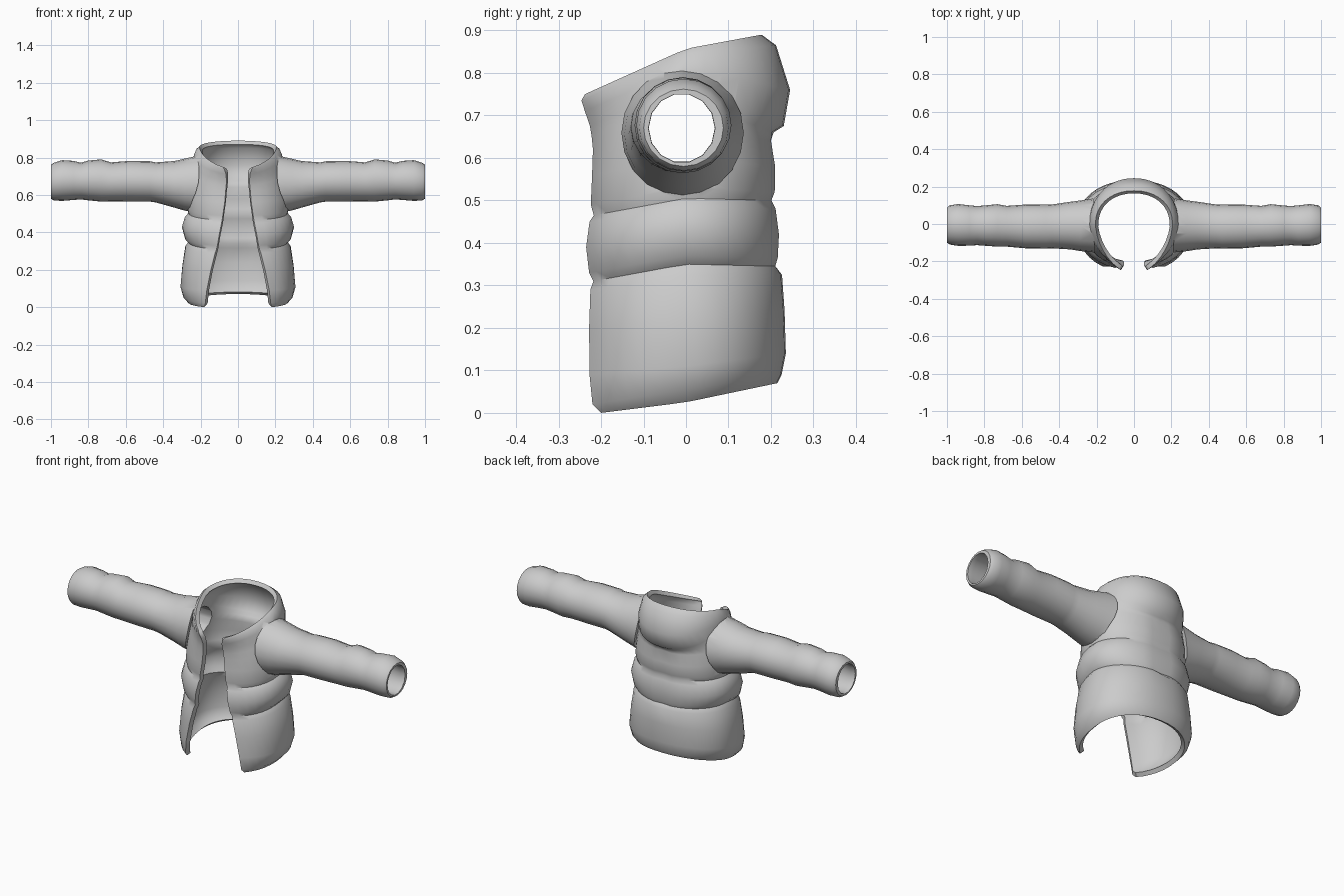
import bpy, bmesh, math

if "Cube" in bpy.data.objects:
    bpy.data.objects.remove(bpy.data.objects["Cube"])

fabric = bpy.data.materials.new("light grey fabric")
fabric.diffuse_color = (0.6, 0.6, 0.6, 1)
fabric.use_nodes = True
fabric.node_tree.nodes["Principled BSDF"].inputs["Base Color"].default_value = fabric.diffuse_color


def make_object(name, bm):
    bmesh.ops.recalc_face_normals(bm, faces=bm.faces)
    mesh = bpy.data.meshes.new(name)
    bm.to_mesh(mesh)
    bm.free()
    mesh.materials.append(fabric)
    obj = bpy.data.objects.new(name, mesh)
    bpy.context.collection.objects.link(obj)
    return obj


def loft(bm, rings, closed):
    """Skin a list of point rings; returns the vertex rings."""
    vs = [[bm.verts.new(p) for p in r] for r in rings]
    n = len(vs[0])
    for a, b in zip(vs, vs[1:]):
        for i in range(n if closed else n - 1):
            j = (i + 1) % n
            bm.faces.new((a[i], a[j], b[j], b[i]))
    return vs


def apply(obj, kind, **props):
    mod = obj.modifiers.new(kind.lower(), kind)
    for k, v in props.items():
        setattr(mod, k, v)
    bpy.ops.object.select_all(action='DESELECT')
    bpy.context.view_layer.objects.active = obj
    obj.select_set(True)
    bpy.ops.object.modifier_apply(modifier=mod.name)


# Body panels: z front, z side, z back, half width, opening half gap, y front, y back
rows = [
    (0.00, 0.025, 0.07, .265, .180, -.200, .215),
    (0.02, 0.055, 0.09, .292, .175, -.220, .225),
    (0.09, 0.110, 0.14, .308, .167, -.227, .235),
    (0.20, 0.220, 0.24, .298, .145, -.228, .232),
    (0.29, 0.325, 0.325, .282, .122, -.225, .226),
    (0.31, 0.350, 0.345, .266, .115, -.218, .213),
    (0.33, 0.370, 0.365, .284, .110, -.228, .219),
    (0.39, 0.430, 0.42, .300, .100, -.235, .222),
    (0.45, 0.485, 0.48, .284, .088, -.227, .214),
    (0.465, 0.505, 0.50, .266, .085, -.217, .204),
    (0.49, 0.530, 0.52, .272, .081, -.224, .212),
    (0.56, 0.600, 0.58, .270, .071, -.221, .213),
    (0.62, 0.680, 0.64, .260, .066, -.219, .203),
    (0.65, 0.740, 0.66, .250, .063, -.222, .206),
    (0.675, 0.780, 0.675, .242, .062, -.226, .230),
    (0.71, 0.815, 0.76, .236, .064, -.238, .245),
    (0.735, 0.845, 0.865, .222, .072, -.246, .212),
    (0.75, 0.857, 0.89, .206, .082, -.238, .178),
]
HALF = 16


def body_ring(k, row):
    zf, zs, zb, a, gap, yf, yb = row
    p = 2.25 if k < 12 else max(1.75, 2.25 - 0.1 * (k - 11))   # squarer torso, rounder collar
    bf = -yf / (1 - (gap / a) ** p) ** (1 / p)
    t_end = math.pi - math.asin((gap / a) ** (p / 2))
    half = []
    for i in range(HALF + 1):
        t = t_end * i / HALF
        c, s = math.cos(t), math.sin(t)
        q = p if c < 0 else 2.15
        x = a * abs(s) ** (2 / q)
        u = abs(c) ** (2 / q)
        y = yb * u if c > 0 else -bf * u
        v = u if c > 0 else min(1, y / yf)
        z = zs + ((zb if c > 0 else zf) - zs) * v
        if i == 0 and 4 < k < 13:
            y -= 0.008                                          # centre back seam
        half.append((x, y, z))
    return [(-x, y, z) for x, y, z in half[:0:-1]] + half


bm = bmesh.new()
loft(bm, [body_ring(k, r) for k, r in enumerate(rows)], False)
jacket = make_object("jacket", bm)
apply(jacket, 'SOLIDIFY', thickness=0.024, offset=-1, use_even_offset=False)

# Sleeve sections: x, y min, y max, z min, z max
sections = [
    (0.25, -.152, .136, .510, .808),
    (0.285, -.145, .126, .516, .794),
    (0.34, -.136, .119, .532, .781),
    (0.44, -.130, .104, .560, .774),
    (0.47, -.131, .103, .564, .780),
    (0.58, -.130, .104, .565, .782),
    (0.68, -.121, .097, .566, .774),
    (0.73, -.121, .106, .564, .790),
    (0.80, -.116, .099, .571, .784),
    (0.84, -.113, .096, .576, .772),
    (0.88, -.116, .100, .573, .782),
    (0.94, -.117, .107, .568, .786),
    (0.985, -.110, .100, .570, .772),
    (1.00, -.100, .088, .580, .762),
]
SIDES = 20


def sleeve_ring(k, side):
    x, y0, y1, z0, z1 = sections[k]
    pts = []
    for i in range(SIDES):
        t = math.tau * i / SIDES
        y = (y0 + y1) / 2 + (y1 - y0) / 2 * math.cos(t)
        z = (z0 + z1) / 2 + (z1 - z0) / 2 * math.sin(t)
        # the root follows the curve of the torso wall
        xr = min(0.255, 0.25 - 1.7 * y * y - 0.2 * (z - 0.67)) if k == 0 else x
        pts.append((side * xr, y, z))
    return pts


def join(target, tool, operation):
    apply(target, 'BOOLEAN', object=tool, operation=operation, solver='EXACT')
    bpy.data.objects.remove(tool)


for side in (-1, 1):
    bm = bmesh.new()
    vs = loft(bm, [sleeve_ring(k, side) for k in range(len(sections))], True)
    # root cap is a fan so it stays inside the wall
    hub = bm.verts.new((side * 0.25, -0.01, 0.67))
    for i in range(SIDES):
        bm.faces.new((vs[0][i], hub, vs[0][(i + 1) % SIDES]))
    bm.faces.new(vs[-1])
    join(jacket, make_object("sleeve", bm), 'UNION')

# Hollow both sleeves through the armholes
bm = bmesh.new()
bore = [[(x, -0.01 + r * 0.96 * math.cos(math.tau * i / 14), 0.67 + r * math.sin(math.tau * i / 14))
         for i in range(14)]
        for x, r in ((-1.05, .083), (-.97, .081), (-.93, .088), (-.1, .088),
                     (.1, .088), (.93, .088), (.97, .081), (1.05, .083))]
vs = loft(bm, bore, True)
bm.faces.new(vs[0])
bm.faces.new(vs[-1])
join(jacket, make_object("sleeve_bore", bm), 'DIFFERENCE')

bpy.ops.object.select_all(action='DESELECT')
bpy.context.view_layer.objects.active = jacket
jacket.select_set(True)
bpy.ops.object.shade_smooth_by_angle(angle=math.radians(50))
